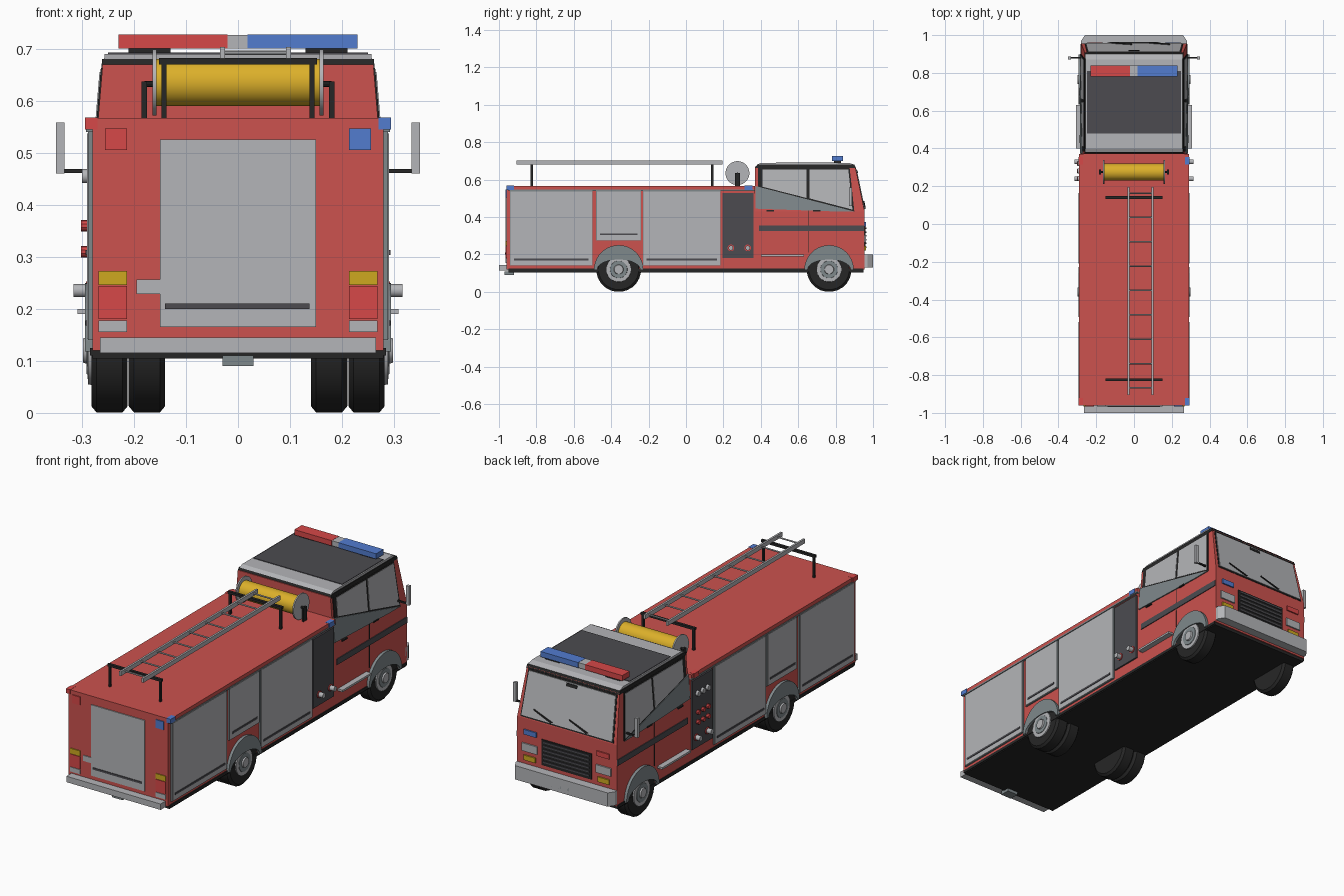
import bpy, bmesh, math
from mathutils import Vector

cube = bpy.data.objects.get("Cube")
if cube:
    bpy.data.objects.remove(cube, do_unlink=True)


def material(name, code):
    """Flat material from a hex colour, converted to linear."""
    rgb = []
    for i in range(0, 6, 2):
        c = int(code[i:i + 2], 16) / 255
        rgb.append(((c + .055) / 1.055) ** 2.4)
    mat = bpy.data.materials.new(name)
    mat.use_nodes = True
    mat.diffuse_color = (*rgb, 1)
    mat.node_tree.nodes["Principled BSDF"].inputs["Base Color"].default_value = (*rgb, 1)
    return mat


red = material("body red", "cc524e")
lamp_red = material("lamp red", "d64848")
silver = material("silver", "b4b5b8")
grey = material("blue grey", "7f888b")
dark = material("dark grey", "4c4b50")
black = material("black", "262626")
reel_yellow = material("reel yellow", "dcb02a")
amber = material("amber", "cda820")
blue = material("lamp blue", "527ccf")


def finish(name, bm, mat, smooth=False):
    bmesh.ops.recalc_face_normals(bm, faces=bm.faces)
    mesh = bpy.data.meshes.new(name)
    bm.to_mesh(mesh)
    bm.free()
    mesh.materials.append(mat)
    obj = bpy.data.objects.new(name, mesh)
    bpy.context.collection.objects.link(obj)
    if smooth:
        bpy.ops.object.select_all(action="DESELECT")
        obj.select_set(True)
        bpy.context.view_layer.objects.active = obj
        bpy.ops.object.shade_smooth_by_angle(angle=math.radians(35))
    return obj


def loft(name, mat, rings, smooth=False):
    """Closed skin through a sequence of matching point rings."""
    bm = bmesh.new()
    loops = [[bm.verts.new(p) for p in ring] for ring in rings]
    n = len(loops[0])
    for a, b in zip(loops, loops[1:]):
        for i in range(n):
            j = (i + 1) % n
            bm.faces.new((a[i], a[j], b[j], b[i]))
    bm.faces.new(loops[0])
    bm.faces.new(loops[-1])
    return finish(name, bm, mat, smooth)


def box(name, mat, x, y, z):
    corners = [(x[0], y[0]), (x[1], y[0]), (x[1], y[1]), (x[0], y[1])]
    return loft(name, mat, [[(*c, h) for c in corners] for h in z])


def pair(name, mat, x, y, z):
    for side, s in (("left", 1), ("right", -1)):
        box(f"{name}_{side}", mat, (s * x[0], s * x[1]), y, z)


def lathe(name, mat, y, z, profile, seg=24):
    """Turned part about an axis along x; profile holds (x, radius)."""
    turns = [math.tau * (i + .5) / seg for i in range(seg)]
    rings = [[(x, y + r * math.cos(t), z + r * math.sin(t)) for t in turns] for x, r in profile]
    return loft(name, mat, rings, True)


def rod(name, mat, a, b, r=.004):
    a, b = Vector(a), Vector(b)
    u = (b - a).orthogonal().normalized()
    v = (b - a).normalized().cross(u)
    turns = [math.tau * i / 8 for i in range(8)]
    loft(name, mat, [[p + r * (u * math.cos(t) + v * math.sin(t)) for t in turns] for p in (a, b)], True)


def cab_x(z):
    """Half width of the cab, leaning inward above the belt line."""
    return .28 - max(0, z - .43) / 12


def cab_prism(name, mat, profile, grow=0):
    loft(name, mat, [[(s * (cab_x(z) + grow), y, z) for y, z in profile] for s in (-1, 1)])


def cab_plate(name, mat, profile, lift=.004):
    for side, s in (("left", 1), ("right", -1)):
        loft(f"{name}_{side}", mat, [[(s * (cab_x(z) + d), y, z) for y, z in profile] for d in (-.002, lift)])


# Body and chassis
box("chassis", black, (-.28, .28), (-.95, .95), (.105, .125))
box("rear_body", red, (-.28, .28), (-.96, .37), (.12, .55))
box("body_roof", red, (-.29, .29), (-.96, .37), (.545, .567))
pair("roof_edge_strip", grey, (.28, .292), (-.95, .37), (.54, .548))
pair("sill", black, (.27, .284), (-.95, .95), (.11, .125))

# Cab shell
cab_prism("cab_lower", red, [(.37, .12), (.955, .12), (.955, .43), (.37, .43)])
cab_prism("cab_upper", red, [(.37, .43), (.955, .43), (.905, .67), (.37, .67)])
cab_prism("roof_trim", black, [(.37, .663), (.908, .663), (.9, .68), (.38, .68)], .002)
cab_prism("roof_cap", silver, [(.38, .68), (.9, .68), (.87, .69), (.4, .69)], -.002)
box("roof_panel", dark, (-.25, .25), (.48, .81), (.685, .693))

# Cab sides
cab_plate("window_frame", black, [(.385, .663), (.875, .663), (.9, .43), (.385, .562)], .003)
cab_plate("rear_window", silver, [(.41, .655), (.645, .655), (.645, .502), (.41, .562)], .005)
cab_plate("front_window", silver, [(.66, .655), (.868, .655), (.89, .44), (.66, .5)], .005)
cab_plate("belt_wedge", grey, [(.372, .566), (.9, .43), (.8, .43), (.372, .445)], .006)
cab_plate("side_stripe", dark, [(.39, .325), (.953, .325), (.953, .355), (.39, .355)])
cab_plate("door_gap", black, [(.653, .21), (.656, .21), (.656, .44), (.653, .44)], .002)
for y in (.43, .68):
    cab_plate("door_handle", black, [(y, .43), (y + .04, .43), (y + .04, .437), (y, .437)], .008)
pair("cab_step", silver, (.28, .308), (.4, .63), (.19, .2))

# Windscreen, laid on the leaning front face
def screen(name, mat, profile, lift):
    lean = lambda z: .955 - (z - .43) * .05 / .24
    loft(name, mat, [[(x, lean(z) + d, z) for x, z in profile] for d in (-.002, lift)])


screen("screen_frame", black, [(-.262, .435), (.262, .435), (.25, .662), (-.25, .662)], .002)
screen("windscreen", silver, [(-.255, .443), (.255, .443), (.243, .655), (-.243, .655)], .005)
for x in (-.12, .08):
    screen("wiper", black, [(x, .45), (x + .01, .445), (x + .11, .482), (x + .11, .487)], .01)
screen("inner_mirror", black, [(-.03, .635), (.03, .635), (.03, .65), (-.03, .65)], .008)

# Cab front
box("grille", black, (-.14, .14), (.95, .96), (.22, .35))
for i in range(6):
    z = .235 + i * .02
    box("grille_bar", dark, (-.13, .13), (.955, .964), (z, z + .008))
pair("headlight", silver, (.165, .25), (.95, .962), (.265, .305))
pair("front_indicator", amber, (.175, .24), (.95, .962), (.22, .245))
box("front_lamp_blue", blue, (.17, .24), (.95, .962), (.35, .375))
box("front_lamp_red", lamp_red, (-.24, -.17), (.95, .962), (.35, .375))
bumper = [(-.28, .94), (.28, .94), (.28, .97), (.26, 1), (-.26, 1), (-.28, .97)]
loft("front_bumper", silver, [[(x, y, z) for x, y in bumper] for z in (.13, .2)])
box("front_plate", grey, (-.06, .06), (.99, 1), (.15, .18))
pair("mirror_arm", black, (.27, .34), (.876, .884), (.461, .469))
pair("mirror", silver, (.333, .35), (.872, .888), (.46, .558))

# Roller shutters with pull bars
for y0, y1, z0 in ((-.94, -.5, .14), (-.48, -.24, .275), (-.23, .185, .14)):
    pair("shutter_frame", grey, (.27, .288), (y0, y1), (z0, .54))
    pair("shutter", silver, (.28, .29), (y0 + .003, y1 - .003), (z0 + .003, .537))
    pair("shutter_bar", dark, (.28, .293), (y0 + .02, y1 - .02), (z0 + .028, z0 + .038))

# Pump panels with outlets and gauges
pair("pump_panel", dark, (.27, .288), (.195, .36), (.18, .53))
for s in (-1, 1):
    for y in (.24, .33):
        lathe("outlet", silver, y, .235, [(s * .28, .013), (s * .316, .013)], 12)
        lathe("outlet_ring", lamp_red, y, .235, [(s * .28, .018), (s * .292, .018)], 12)
for y in (.24, .28, .32):
    for z in (.31, .36):
        lathe("valve_knob", lamp_red, y, z, [(-.28, .011), (-.302, .011)], 10)
    lathe("gauge", silver, y, .455, [(-.28, .014), (-.3, .014)], 12)

# Rear face
def rear(name, mat, x, z, depth=.005):
    box(name, mat, x, (-.96 - depth, -.955), z)


rear("rear_shutter", silver, (-.15, .15), (.165, .525))
rear("rear_shutter_bar", dark, (-.14, .137), (.2, .21), .008)
rear("rear_plate", silver, (-.195, -.15), (.228, .256))
rear("rear_lamp_blue", blue, (.213, .256), (.505, .547))
rear("rear_lamp_red", lamp_red, (-.256, -.213), (.505, .547))
for x in ((-.268, -.213), (.213, .268)):
    rear("rear_indicator", amber, x, (.246, .273))
    rear("brake_light", lamp_red, x, (.18, .244))
    rear("reversing_light", silver, x, (.155, .178))
box("rear_step", silver, (-.265, .265), (-1, -.95), (.115, .145))
box("tow_hitch", grey, (-.03, .03), (-.97, -.92), (.09, .11))
for y in (-.955, .32):
    box("corner_lamp_blue", blue, (.27, .294), (y - .006, y + .035), (.545, .568))
    box("corner_lamp_red", lamp_red, (-.294, -.27), (y - .006, y + .035), (.545, .568))

# Wheels and arches
def wheel(x0, x1, y):
    lathe("tyre", black, y, .12, [(x0, .07), (x0, .108), (x0 + .01, .12), (x1 - .01, .12), (x1, .108), (x1, .07)])


for s in (-1, 1):
    for y, inner in ((.765, ()), (-.36, (.14,))):
        for x in (.212, *inner):
            a, b = sorted((s * x, s * (x + .07)))
            wheel(a, b, y)
        lathe("rim", silver, y, .12, [(s * .27, .068), (s * .288, .066), (s * .289, .052)])
        lathe("rim_dish", grey, y, .12, [(s * .28, .05), (s * .291, .046)])
        lathe("hub", silver, y, .12, [(s * .28, .03), (s * .298, .024)], 12)
        # Crescent arch panel hanging over the wheel
        arc = [math.pi * i / 20 for i in range(21)]
        outer = [(y + .132 * math.cos(t), .118 + .132 * math.sin(t)) for t in arc]
        lower = [(y - .115 * math.cos(t), .118 + .055 * math.sin(t)) for t in arc]
        loft("wheel_arch", grey, [[(x, *p) for p in outer + lower] for x in (s * .278, s * .294)])

# Roof hose reel
lathe("hose_drum", reel_yellow, .275, .635, [(-.158, .045), (.158, .045)], 32)
for s in (-1, 1):
    lathe("reel_flange", silver, .275, .635, [(s * .157, .064), (s * .164, .064)], 32)
pair("reel_post", black, (.175, .185), (.262, .288), (.56, .637))
rod("reel_axle", black, (-.18, .275, .632), (.18, .275, .632), .006)

# Ladder on its two racks
for y in (-.825, .14):
    pair("rack_post", black, (.137, .147), (y - .006, y + .006), (.56, .68))
    box("rack_bar", black, (-.152, .152), (y - .007, y + .007), (.67, .682))
for x in (-.03, .097):
    box("ladder_rail", silver, (x - .005, x + .005), (-.905, .195), (.681, .703))
for i in range(9):
    y = -.868 + i * .129
    rod("ladder_rung", silver, (-.03, y, .692), (.097, y, .692))

# Light bar
pair("light_bar_foot", black, (.13, .21), (.79, .83), (.69, .702))
box("light_bar_red", lamp_red, (-.23, -.02), (.78, .84), (.7, .727))
box("light_bar_centre", silver, (-.02, .018), (.782, .838), (.7, .726))
box("light_bar_blue", blue, (.018, .23), (.78, .84), (.7, .727))
